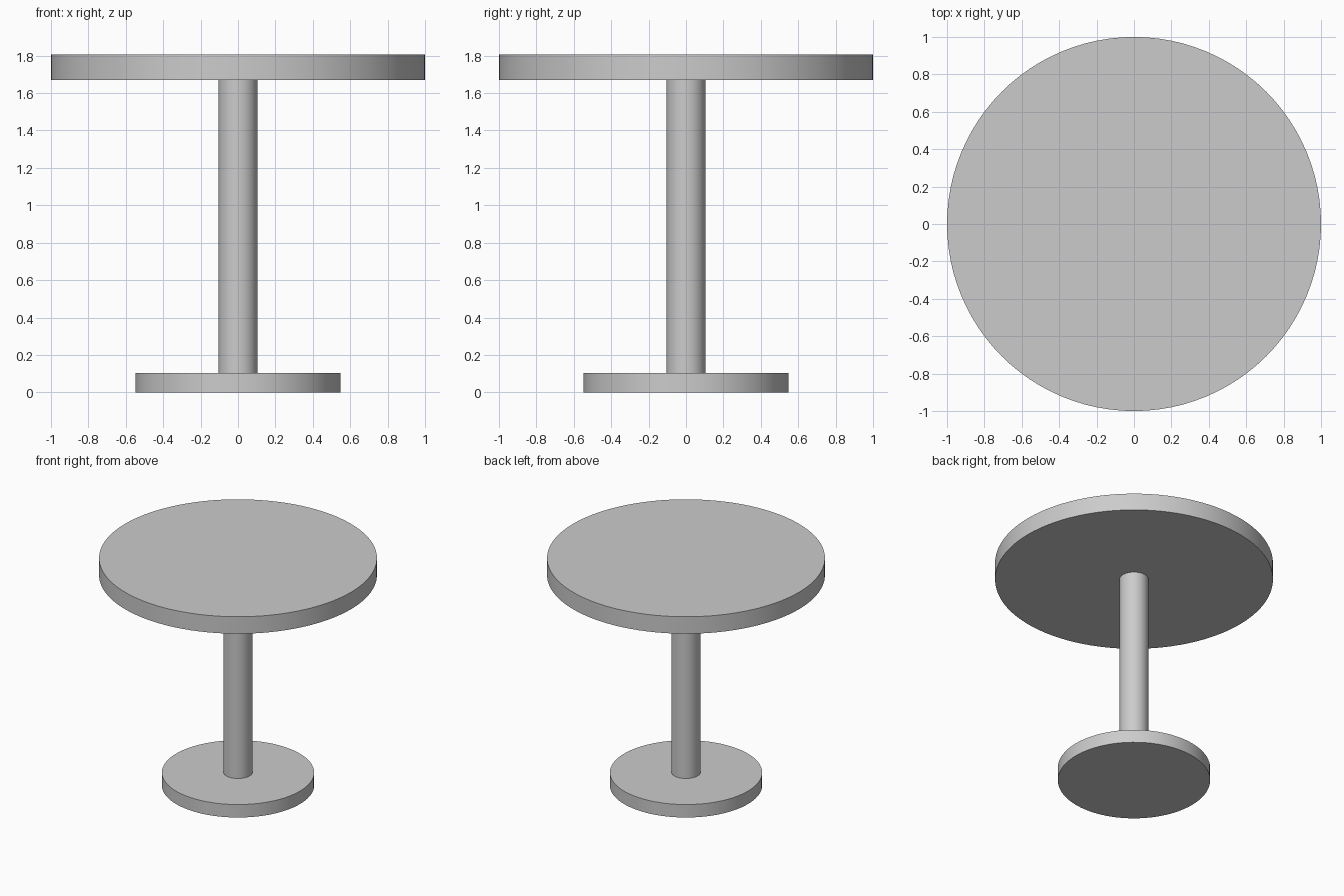
import bpy
import math

if "Cube" in bpy.data.objects:
    bpy.data.objects.remove(bpy.data.objects["Cube"])


def disc(name, radius, z0, z1, sides=96):
    """Upright cylinder between two heights, smooth wall and sharp rims."""
    bpy.ops.mesh.primitive_cylinder_add(
        vertices=sides, radius=radius, depth=z1 - z0,
        location=(0, 0, (z0 + z1) / 2))
    obj = bpy.context.object
    obj.name = name
    bpy.ops.object.shade_smooth_by_angle(angle=math.radians(30))
    return obj


# Round foot, central column and table top
disc("base", 0.548, 0.0, 0.103)
disc("column", 0.104, 0.103, 1.67, sides=64)
disc("table_top", 1.0, 1.67, 1.805)
